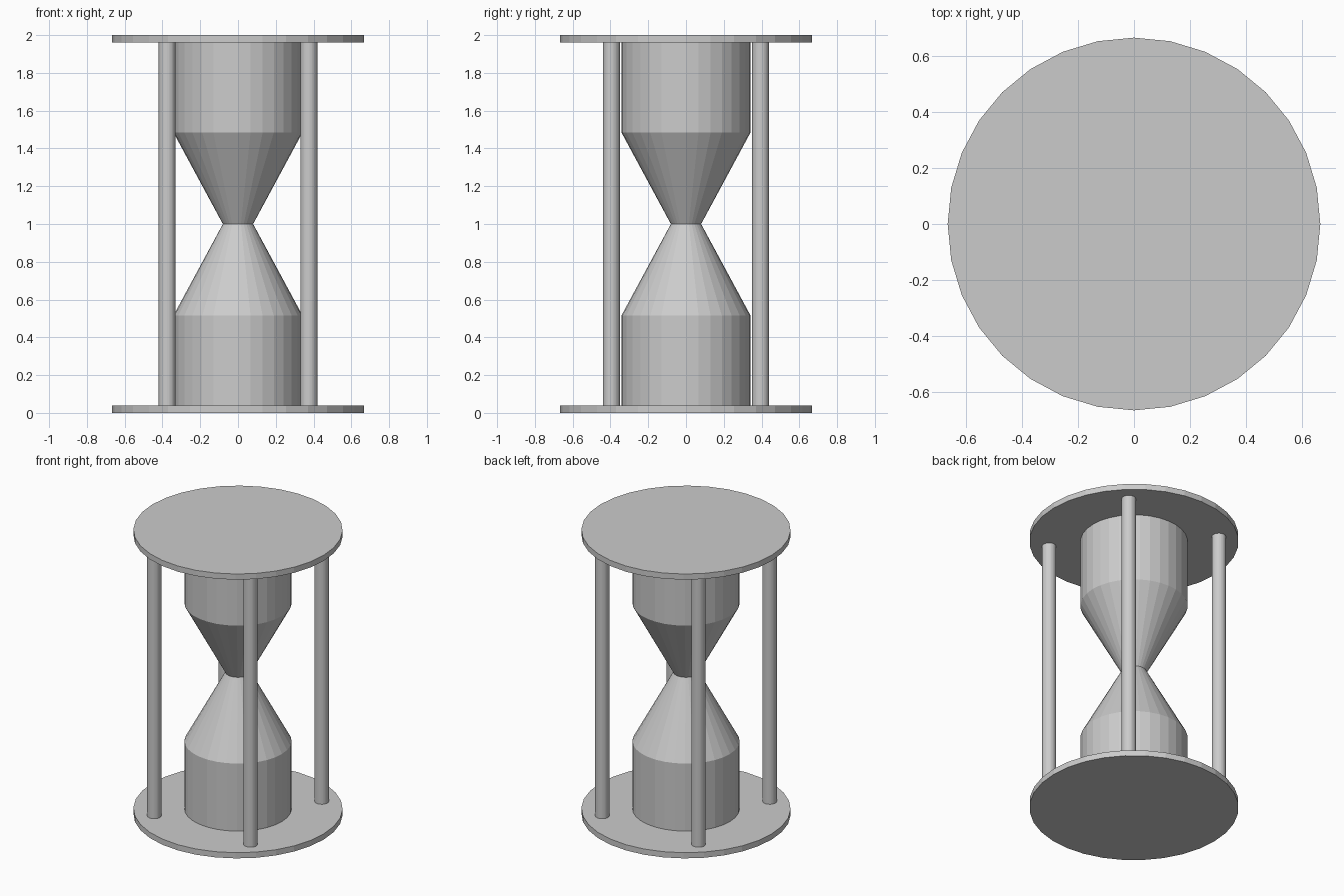
import bpy, bmesh
from math import cos, sin, tau

if "Cube" in bpy.data.objects:
    bpy.data.objects.remove(bpy.data.objects["Cube"])

SIDES = 32


def lathe(name, profile, centre=(0, 0)):
    """Flat-shaded turned part from (radius, z) points, capped at both ends."""
    bm = bmesh.new()
    rings = [[bm.verts.new((r * cos(tau * i / SIDES), r * sin(tau * i / SIDES), z))
              for i in range(SIDES)] for r, z in profile]
    for low, high in zip(rings, rings[1:]):
        for i in range(SIDES):
            j = (i + 1) % SIDES
            bm.faces.new((low[i], low[j], high[j], high[i]))
    bm.faces.new(rings[0][::-1])
    bm.faces.new(rings[-1])
    mesh = bpy.data.meshes.new(name)
    bm.to_mesh(mesh)
    bm.free()
    obj = bpy.data.objects.new(name, mesh)
    obj.location = (centre[0], centre[1], 0)
    bpy.context.collection.objects.link(obj)
    return obj


# End plates
lathe("bottom_plate", [(0.667, 0), (0.667, 0.04)])
lathe("top_plate", [(0.667, 1.96), (0.667, 2)])

# Glass: two bulbs meeting at a narrow neck
lathe("glass", [(0.342, 0.04), (0.342, 0.515), (0.08, 1.0),
                (0.342, 1.485), (0.342, 1.96)])

# Four corner posts
for x_name, x in (("left", -0.375), ("right", 0.375)):
    for y_name, y in (("front", -0.395), ("back", 0.395)):
        lathe(f"{y_name}_{x_name}_post", [(0.045, 0.04), (0.045, 1.96)], (x, y))
